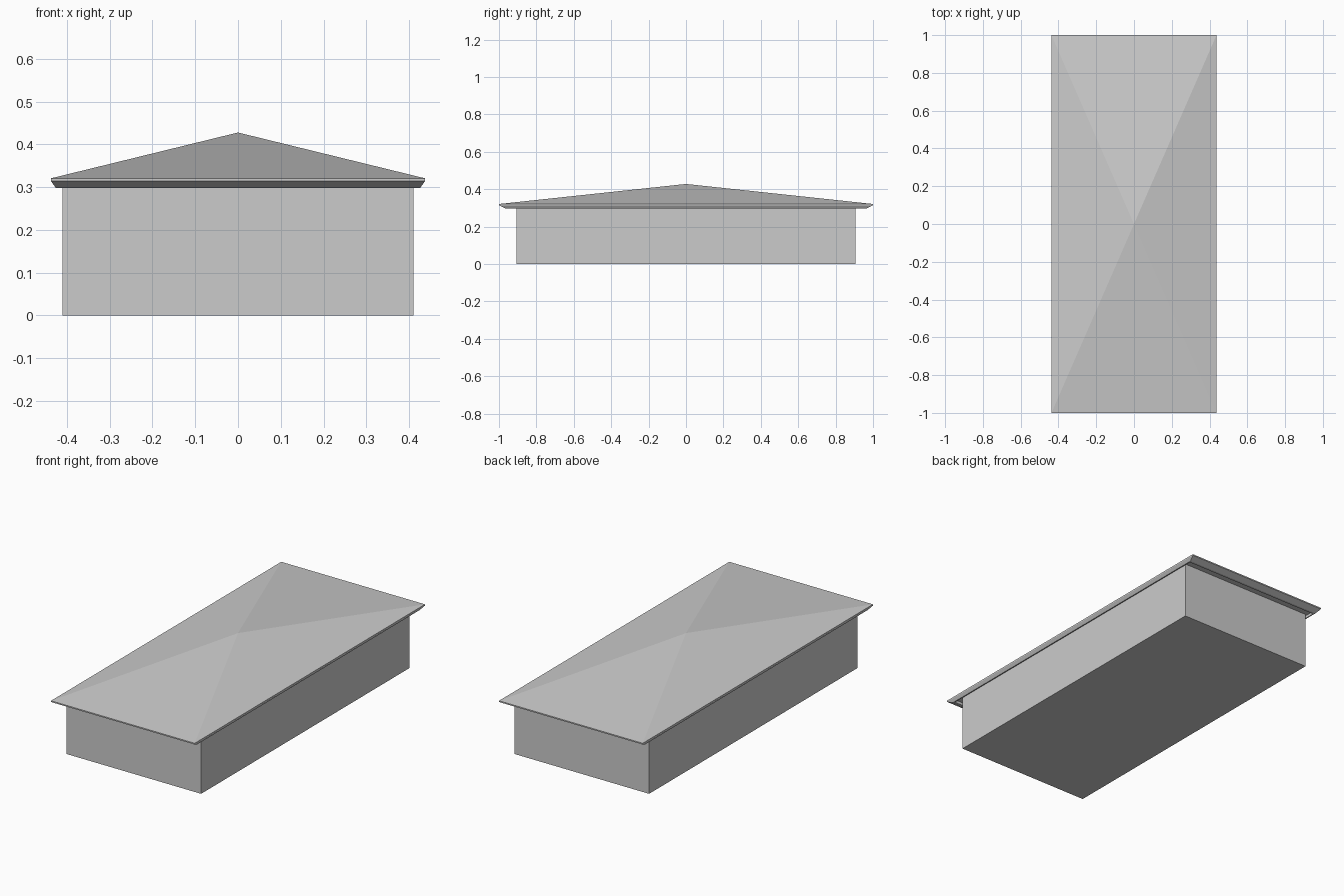
import bpy, bmesh

if "Cube" in bpy.data.objects:
    bpy.data.objects.remove(bpy.data.objects["Cube"])


def loop(bm, hx, hy, z):
    return [bm.verts.new((sx * hx, sy * hy, z))
            for sx, sy in ((-1, -1), (1, -1), (1, 1), (-1, 1))]


def stacked(name, rings, apex=None):
    """Skin rectangular rings (half x, half y, z); close the start, cap or peak the end."""
    bm = bmesh.new()
    loops = [loop(bm, *r) for r in rings]
    bm.faces.new(loops[0])
    for a, b in zip(loops, loops[1:]):
        for i in range(4):
            j = (i + 1) % 4
            bm.faces.new((a[i], a[j], b[j], b[i]))
    end = loops[-1]
    if apex is None:
        bm.faces.new(end)
    else:
        tip = bm.verts.new((0, 0, apex))
        for i in range(4):
            bm.faces.new((end[i], end[(i + 1) % 4], tip))
    bmesh.ops.recalc_face_normals(bm, faces=bm.faces)
    mesh = bpy.data.meshes.new(name)
    bm.to_mesh(mesh)
    bm.free()
    obj = bpy.data.objects.new(name, mesh)
    bpy.context.collection.objects.link(obj)
    return obj


# Plain box walls reaching up into the soffit recess
stacked("walls", [(0.41, 0.906, 0), (0.41, 0.906, 0.313)])

# Roof: recessed soffit, narrow rim, slanted eave, thin fascia, shallow pyramid
stacked("roof", [
    (0.420, 0.955, 0.313),
    (0.420, 0.955, 0.298),
    (0.426, 0.967, 0.298),
    (0.437, 1.0, 0.314),
    (0.437, 1.0, 0.321),
], apex=0.428)
